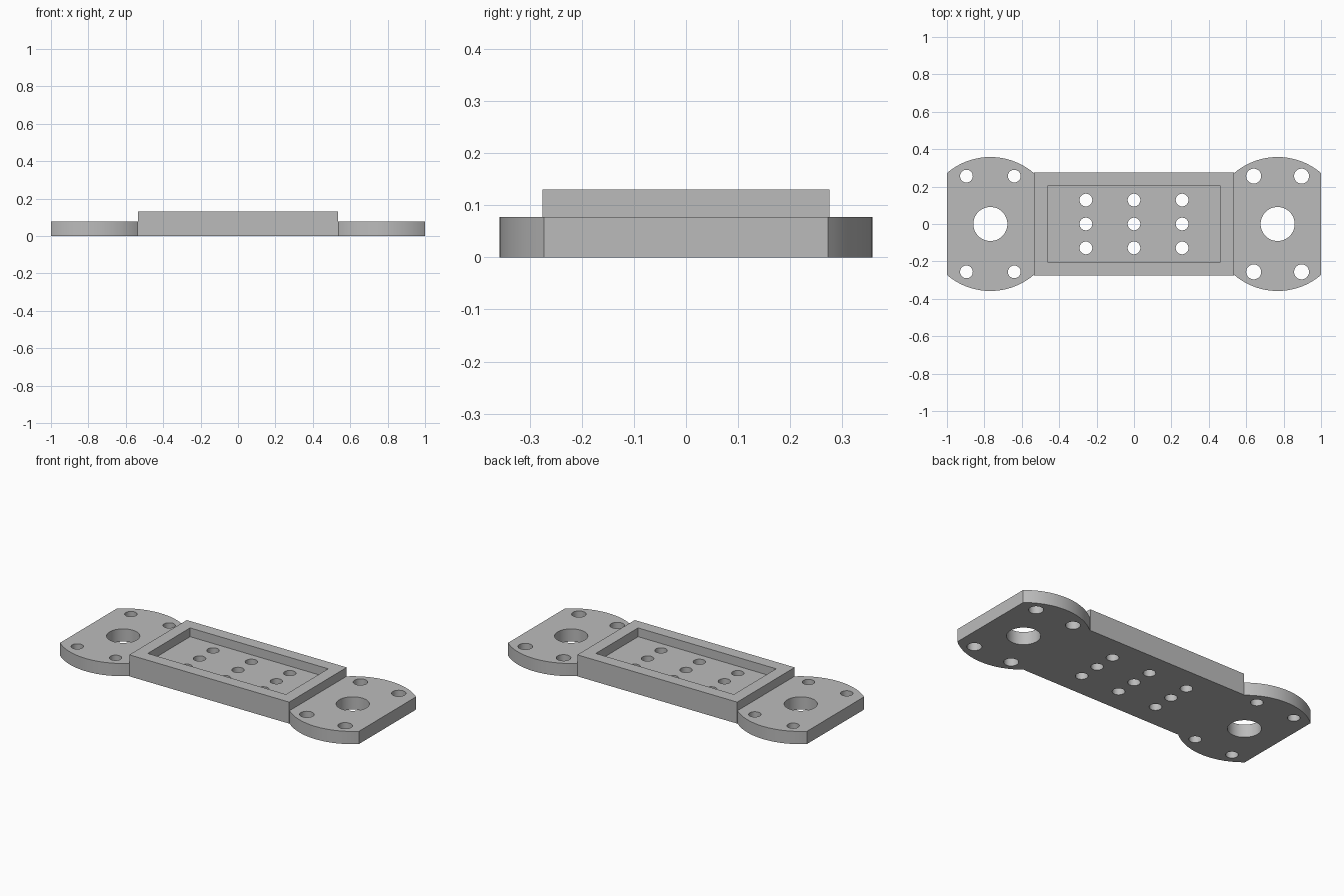
import bpy, bmesh, math
from mathutils import Matrix

if "Cube" in bpy.data.objects:
    bpy.data.objects.remove(bpy.data.objects["Cube"], do_unlink=True)

PLATE_H, BODY_H = 0.077, 0.13      # end plate and raised tray heights
BODY_X, BODY_Y = 0.535, 0.275      # half size of the tray
END_X, END_R = 0.768, 0.358        # end plate centre and radius

grey = bpy.data.materials.new("plain grey")
grey.use_nodes = True
grey.diffuse_color = (0.5, 0.5, 0.5, 1)
grey.node_tree.nodes["Principled BSDF"].inputs["Base Color"].default_value = (0.5, 0.5, 0.5, 1)


def to_object(name, bm):
    bmesh.ops.recalc_face_normals(bm, faces=bm.faces)
    mesh = bpy.data.meshes.new(name)
    bm.to_mesh(mesh)
    bm.free()
    mesh.materials.append(grey)
    obj = bpy.data.objects.new(name, mesh)
    bpy.context.collection.objects.link(obj)
    return obj


def add_prism(bm, outline, z0, z1):
    face = bm.faces.new([bm.verts.new((x, y, z0)) for x, y in outline])
    new = bmesh.ops.extrude_face_region(bm, geom=[face])["geom"]
    verts = [v for v in new if isinstance(v, bmesh.types.BMVert)]
    bmesh.ops.translate(bm, verts=verts, vec=(0, 0, z1 - z0))


def rectangle(hx, hy):
    return [(-hx, -hy), (hx, -hy), (hx, hy), (-hx, hy)]


def arc(cx, r, start, end, steps):
    angles = [start + (end - start) * i / steps for i in range(steps + 1)]
    return [(cx + r * math.cos(a), r * math.sin(a)) for a in angles]


def combine(target, other, operation):
    mod = target.modifiers.new(operation.lower(), "BOOLEAN")
    mod.object, mod.operation, mod.solver = other, operation, "EXACT"
    bpy.context.view_layer.objects.active = target
    bpy.ops.object.modifier_apply(modifier=mod.name)
    bpy.data.objects.remove(other, do_unlink=True)


# One outline for the waist and both round, flat-cut ends
half = math.acos((1 - END_X) / END_R)
outline = []
for side, base in ((1, 0), (-1, math.pi)):
    cx = side * END_X
    outline += arc(cx, END_R, base - math.pi + half, base - half, 32) if side > 0 else []
    outline += arc(cx, END_R, half, math.pi - half, 32)
outline += arc(-END_X, END_R, half - math.pi, -half, 32)
bm = bmesh.new()
add_prism(bm, outline, 0, PLATE_H)
plate = to_object("mounting_plate", bm)

# Raised tray block
bm = bmesh.new()
add_prism(bm, rectangle(BODY_X, BODY_Y), 0, BODY_H)
combine(plate, to_object("tray_block", bm), "UNION")

# Rectangular recess in the tray
bm = bmesh.new()
add_prism(bm, rectangle(0.462, 0.202), PLATE_H, BODY_H + 0.1)
combine(plate, to_object("recess_cutter", bm), "DIFFERENCE")

# Through holes: a centre bore and four bolts per end, a 3 x 3 grid in the tray
holes = [(0.257 * i, 0.128 * j, 0.034) for i in (-1, 0, 1) for j in (-1, 0, 1)]
for side, bolt in ((-1, 0.034), (1, 0.04)):
    holes.append((side * END_X, 0, 0.091))
    holes += [(side * END_X + dx, dy, bolt) for dx in (-0.128, 0.128) for dy in (-0.256, 0.256)]
bm = bmesh.new()
for x, y, r in holes:
    bmesh.ops.create_cone(bm, cap_ends=True, segments=48, radius1=r, radius2=r, depth=0.6,
                          matrix=Matrix.Translation((x, y, 0)))
combine(plate, to_object("hole_cutters", bm), "DIFFERENCE")

# Smooth curved walls, crisp edges
bpy.ops.object.select_all(action="DESELECT")
plate.select_set(True)
bpy.context.view_layer.objects.active = plate
bpy.ops.object.shade_smooth_by_angle(angle=math.radians(30))
